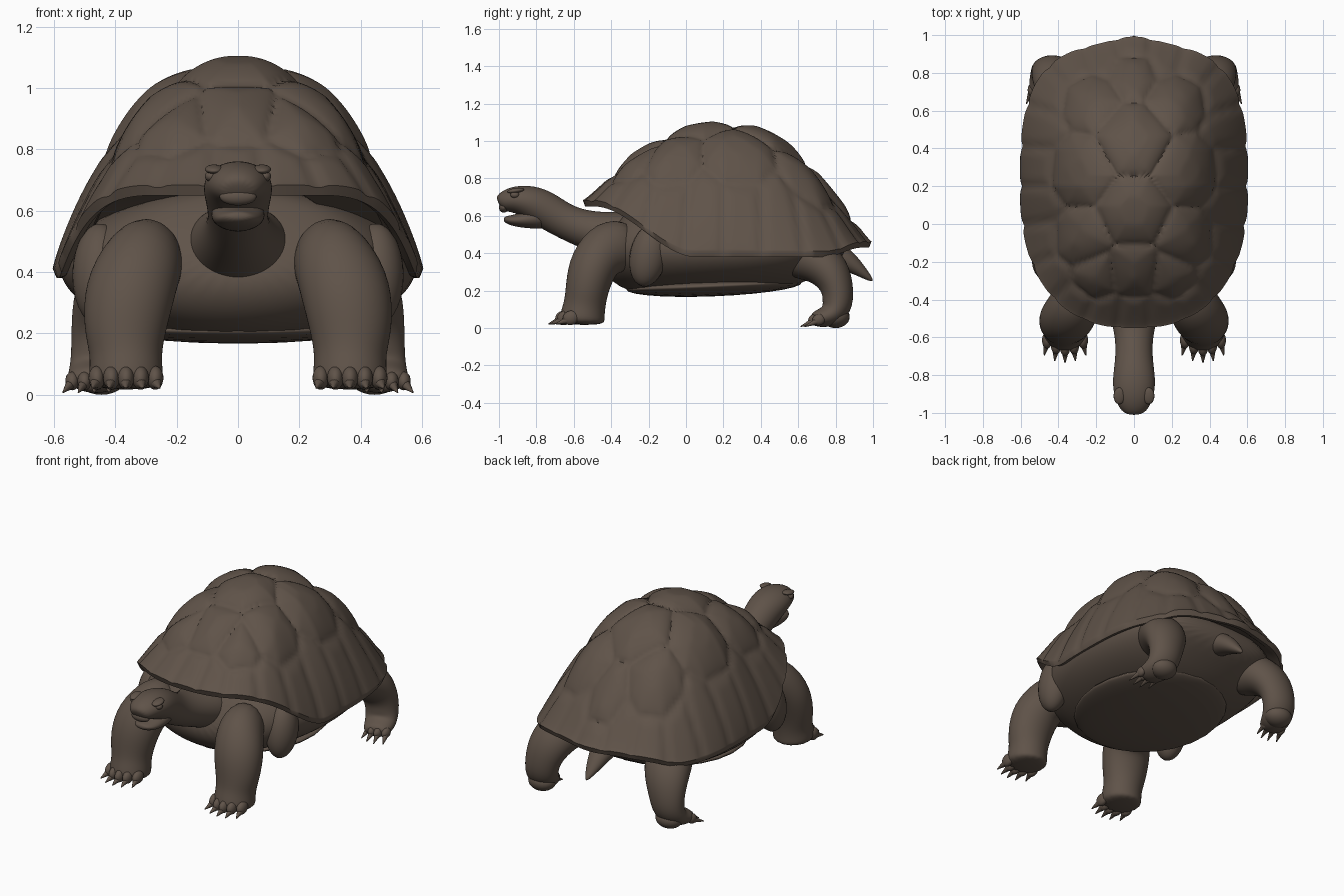
import bpy, bmesh, math
from mathutils import Vector

cube = bpy.data.objects.get("Cube")
if cube:
    bpy.data.objects.remove(cube, do_unlink=True)

COLOUR = (0.115, 0.086, 0.066, 1)
skin = bpy.data.materials.new("dark earth brown")
skin.use_nodes = True
skin.diffuse_color = COLOUR
bsdf = skin.node_tree.nodes["Principled BSDF"]
bsdf.inputs["Base Color"].default_value = COLOUR
bsdf.inputs["Roughness"].default_value = 0.8


def finish(name, bm, levels=0, sharp=None):
    bmesh.ops.recalc_face_normals(bm, faces=bm.faces)
    mesh = bpy.data.meshes.new(name)
    bm.to_mesh(mesh)
    bm.free()
    for p in mesh.polygons:
        p.use_smooth = True
    if sharp:
        mesh.set_sharp_from_angle(angle=math.radians(sharp))
    mesh.materials.append(skin)
    obj = bpy.data.objects.new(name, mesh)
    bpy.context.collection.objects.link(obj)
    if levels:
        mod = obj.modifiers.new("smooth", "SUBSURF")
        mod.levels = mod.render_levels = levels
    return obj


def skin_rings(bm, rings):
    for a, b in zip(rings, rings[1:]):
        for i in range(len(a)):
            j = (i + 1) % len(a)
            bm.faces.new((a[i], a[j], b[j], b[i]))


def loft(name, stations, side=1, n=16):
    """Tube through stations of (x, y, z, half width, half depth)."""
    bm = bmesh.new()
    pts = [Vector((s[0] * side, s[1], s[2])) for s in stations]
    rings = []
    for k, (c, s) in enumerate(zip(pts, stations)):
        tan = (pts[min(k + 1, len(pts) - 1)] - pts[max(k - 1, 0)]).normalized()
        across = Vector((1, 0, 0))
        across = (across - tan * across.dot(tan)).normalized()
        up = tan.cross(across)
        angles = [2 * math.pi * i / n for i in range(n)]
        rings.append([bm.verts.new(c + across * s[3] * 1.02 * math.cos(a)
                                   + up * s[4] * 1.02 * math.sin(a)) for a in angles])
    skin_rings(bm, rings)
    bm.faces.new(rings[0])
    bm.faces.new(rings[-1])
    return finish(name, bm, 2)


def blob(name, loc, size, tilt=0):
    bm = bmesh.new()
    bmesh.ops.create_uvsphere(bm, u_segments=24, v_segments=14, radius=1)
    obj = finish(name, bm)
    obj.location, obj.scale = loc, size
    obj.rotation_euler.x = tilt
    return obj


def claw(name, base, tip, r):
    bm = bmesh.new()
    base, tip = Vector(base), Vector(tip)
    d = tip - base
    bmesh.ops.create_cone(bm, cap_ends=True, segments=10, radius1=r,
                          radius2=r * 0.12, depth=d.length)
    obj = finish(name, bm, sharp=60)
    obj.location = (base + tip) / 2
    obj.rotation_euler = d.to_track_quat("Z", "Y").to_euler()


def smoothstep(v):
    v = max(0, min(1, v))
    return v * v * (3 - 2 * v)


# Carapace outline: rounded in front, squarer behind, front edge lifted
MID_Y = 0.2


def rim(a):
    s, c = math.sin(a), math.cos(a)
    front = smoothstep(0.5 - s * 2)
    power = 3.1 - 0.7 * front
    r = (abs(s) ** power + abs(c) ** power) ** (-1 / power)
    x = 0.6 * r * c
    y = MID_Y + 0.75 * r * s
    if s > 0:
        y += 0.04 * math.exp(-(x / 0.15) ** 2)
    z = 0.41 + 0.27 * smoothstep((0.05 - y) / 0.55) + 0.05 * smoothstep((y - 0.75) / 0.2)
    return Vector((x, y, z))


# Shield centres: spine row, flank rows and the marginal ring
shields = [(0, y) for y in (0.84, 0.46, 0.05, -0.27)]
for s in (1, -1):
    shields += [(s * x, y) for x, y in ((0.25, 0.68), (0.31, 0.28), (0.3, -0.1), (0.22, -0.3))]
marginal_start = len(shields)
MARGINALS = 22
for i in range(MARGINALS):
    p = rim(2 * math.pi * (i + 0.5) / MARGINALS)
    shields.append((p.x * 0.94, MID_Y + (p.y - MID_Y) * 0.94))


def shield_bump(co):
    ranked = sorted((math.hypot(co.x - x, co.y - y), k) for k, (x, y) in enumerate(shields))
    gap = ranked[1][0] - ranked[0][0]
    if ranked[0][1] >= marginal_start:
        return 0.016 * smoothstep(0.3 + gap / 0.12) - 0.012
    return 0.042 * math.sqrt(min(gap / 0.22, 1)) - 0.016


def make_carapace():
    bm = bmesh.new()
    steps, rows = 180, 56
    edge = [rim(2 * math.pi * i / steps) for i in range(steps)]
    rings = []
    for k in range(1, rows + 1):
        t = 1 - (1 - k / rows) ** 1.35
        ring = []
        for i, e in enumerate(edge):
            lengthwise = abs(math.sin(2 * math.pi * i / steps))
            f = max(0, 1 - t ** 2.2) ** (0.84 + 0.36 * lengthwise)
            ring.append(bm.verts.new((e.x * t, MID_Y + (e.y - MID_Y) * t,
                                      e.z + (1.08 - e.z) * f)))
        rings.append(ring)
    skin_rings(bm, rings)
    apex = bm.verts.new((0, MID_Y, 1.08))
    for i in range(steps):
        bm.faces.new((rings[0][i], rings[0][(i + 1) % steps], apex))
    bmesh.ops.recalc_face_normals(bm, faces=bm.faces)
    bm.normal_update()
    moves = [(v, v.normal * shield_bump(v.co)) for v in bm.verts]
    for v, m in moves:
        v.co += m if v.normal.z > 0 else -m
    # Thick lip and hollow underside
    under = [rings[-1]]
    for t, dz in ((0.985, -0.03), (0.95, -0.025), (0.86, 0.04)):
        under.append([bm.verts.new((e.x * t, MID_Y + (e.y - MID_Y) * t, e.z + dz)) for e in edge])
    skin_rings(bm, under)
    bm.faces.new(under[-1])
    finish("carapace", bm, sharp=50)


make_carapace()

# Trunk, belly plate and tail
loft("trunk", [(0, -0.42, 0.48, 0.18, 0.1), (0, -0.37, 0.45, 0.36, 0.19),
               (0, -0.27, 0.43, 0.47, 0.25), (0, 0, 0.42, 0.57, 0.25),
               (0, 0.3, 0.42, 0.58, 0.24), (0, 0.55, 0.43, 0.54, 0.22),
               (0, 0.7, 0.44, 0.46, 0.15), (0, 0.86, 0.45, 0.3, 0.07)], n=28)
blob("belly_plate", (0, 0.15, 0.225), (0.44, 0.47, 0.055), 0.04)
loft("tail", [(0, 0.72, 0.42, 0.09, 0.08), (0, 0.84, 0.38, 0.075, 0.065),
              (0, 0.93, 0.31, 0.045, 0.035), (0, 1.0, 0.25, 0.008, 0.008)])

# Neck, head and open jaw
loft("neck_and_head", [(0, -0.25, 0.47, 0.21, 0.17), (0, -0.42, 0.5, 0.145, 0.12),
                       (0, -0.55, 0.53, 0.108, 0.1), (0, -0.66, 0.575, 0.095, 0.092),
                       (0, -0.76, 0.64, 0.105, 0.1), (0, -0.84, 0.677, 0.115, 0.09),
                       (0, -0.92, 0.69, 0.103, 0.072), (0, -0.98, 0.675, 0.075, 0.055),
                       (0, -1.0, 0.662, 0.045, 0.035)])
loft("lower_jaw", [(0, -0.74, 0.6, 0.08, 0.07), (0, -0.82, 0.585, 0.09, 0.055),
                   (0, -0.9, 0.575, 0.08, 0.036), (0, -0.95, 0.577, 0.06, 0.024),
                   (0, -0.975, 0.585, 0.03, 0.012)])
blob("beak_tip", (0, -0.975, 0.645), (0.06, 0.025, 0.028))

for side, label in ((1, "left"), (-1, "right")):
    blob(label + "_eye", (side * 0.088, -0.915, 0.712), (0.02, 0.024, 0.018))
    blob(label + "_brow", (side * 0.078, -0.91, 0.735), (0.03, 0.045, 0.014), 0.15)
    blob(label + "_nostril", (side * 0.02, -0.992, 0.695), (0.011, 0.01, 0.009))
    blob(label + "_shoulder_fold", (side * 0.45, -0.2, 0.39), (0.09, 0.1, 0.17), -0.2)

    # Front leg
    loft(label + "_front_leg",
         [(0.27, -0.26, 0.45, 0.1, 0.13), (0.31, -0.42, 0.44, 0.135, 0.155),
          (0.355, -0.5, 0.34, 0.15, 0.135), (0.37, -0.53, 0.21, 0.135, 0.115),
          (0.365, -0.54, 0.13, 0.115, 0.11), (0.365, -0.555, 0.065, 0.122, 0.12),
          (0.365, -0.555, 0.015, 0.115, 0.12)], side)
    for i in range(5):
        u = i / 2 - 1
        x, y = 0.365 + 0.095 * u, -0.655 + 0.04 * u * u
        blob(f"{label}_front_toe_{i}", (side * x, y, 0.055), (0.027, 0.045, 0.038), 0.3)
        claw(f"{label}_front_claw_{i}", (side * x, y - 0.01, 0.045),
             (side * (x + 0.015 * u), y - 0.08, 0.022), 0.023)

    # Hind leg with the foot turned forward and outward
    loft(label + "_hind_leg",
         [(0.3, 0.56, 0.4, 0.12, 0.13), (0.36, 0.68, 0.38, 0.145, 0.13),
          (0.41, 0.78, 0.3, 0.135, 0.11), (0.435, 0.815, 0.2, 0.11, 0.085),
          (0.445, 0.81, 0.11, 0.1, 0.085), (0.46, 0.765, 0.06, 0.095, 0.062),
          (0.48, 0.7, 0.05, 0.08, 0.045), (0.485, 0.675, 0.045, 0.06, 0.03)], side)
    blob(label + "_heel", (side * 0.445, 0.8, 0.06), (0.085, 0.075, 0.06))
    for i in range(4):
        u = (i - 1.5) / 1.5
        x, y = 0.48 + 0.06 * u, 0.685 + 0.025 * u * u
        blob(f"{label}_hind_toe_{i}", (side * x, y, 0.045), (0.023, 0.035, 0.03), 0.3)
        claw(f"{label}_hind_claw_{i}", (side * x, y, 0.04),
             (side * (x + 0.015 + 0.015 * u), y - 0.075, 0.008), 0.02)
